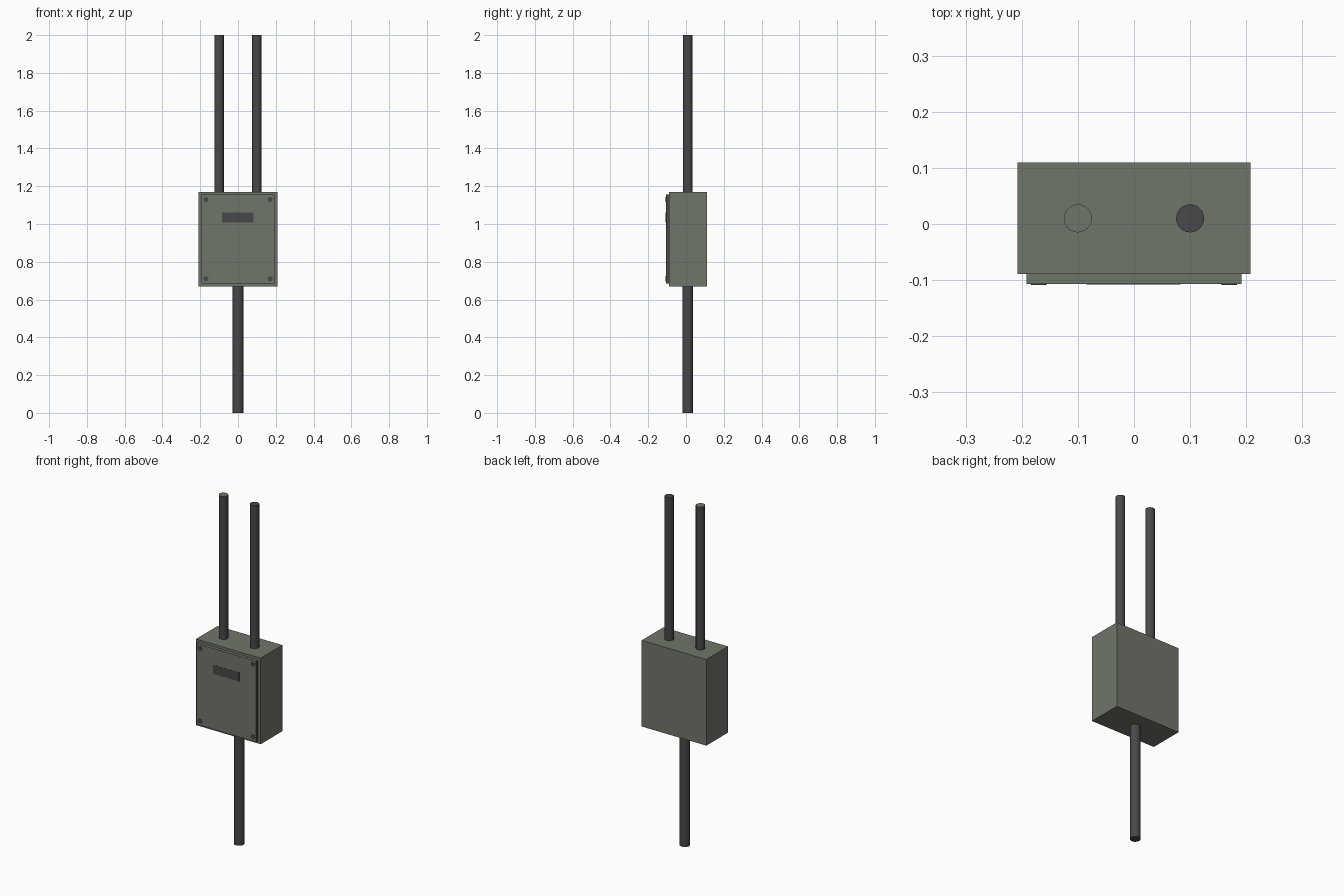
import bpy, bmesh, math

if "Cube" in bpy.data.objects:
    bpy.data.objects.remove(bpy.data.objects["Cube"])


def material(name, rgb):
    m = bpy.data.materials.new(name)
    m.diffuse_color = (*rgb, 1)
    m.use_nodes = True
    m.node_tree.nodes["Principled BSDF"].inputs["Base Color"].default_value = m.diffuse_color
    return m


GREEN = material("grey_green_paint", (0.16, 0.18, 0.147))
DARK = material("dark_grey", (0.065, 0.065, 0.067))


def finish(name, bm, mats):
    bmesh.ops.recalc_face_normals(bm, faces=bm.faces)
    me = bpy.data.meshes.new(name)
    bm.to_mesh(me)
    bm.free()
    for m in mats:
        me.materials.append(m)
    ob = bpy.data.objects.new(name, me)
    bpy.context.collection.objects.link(ob)
    return ob


def box(name, lo, hi, mats, dark_sides=False):
    bm = bmesh.new()
    bmesh.ops.create_cube(bm, size=1)
    for v in bm.verts:
        v.co = [(a + b) / 2 + c * (b - a) for a, b, c in zip(lo, hi, v.co)]
    bm.normal_update()
    if dark_sides:
        for f in bm.faces:
            f.material_index = int(abs(f.normal.x) > 0.5)
    return finish(name, bm, mats)


def rod(name, start, length, r, mats, axis="Z", sides=24, green_top=False):
    bm = bmesh.new()
    bmesh.ops.create_cone(bm, cap_ends=True, segments=sides, radius1=r, radius2=r, depth=length)
    bm.normal_update()
    for f in bm.faces:
        f.smooth = abs(f.normal.z) < 0.5
        if green_top and f.normal.z > 0.5:
            f.material_index = 1
    for e in bm.edges:  # crisp rims
        if abs(e.verts[0].co.z - e.verts[1].co.z) < 1e-5:
            e.smooth = False
    for v in bm.verts:
        x, y, z = v.co
        z += length / 2
        v.co = (x, y, z) if axis == "Z" else (x, -z, y)
        v.co.x += start[0]
        v.co.y += start[1]
        v.co.z += start[2]
    return finish(name, bm, mats)


# Enclosure body, raised lid and label plate
box("enclosure", (-0.208, -0.089, 0.67), (0.208, 0.11, 1.17), [GREEN])
box("lid", (-0.192, -0.107, 0.685), (0.192, -0.089, 1.155), [GREEN, DARK], True)
box("label_plate", (-0.085, -0.108, 1.008), (0.083, -0.106, 1.06), [DARK])

# Lid screws in the four corners
for sx in (-1, 1):
    for z in (0.71, 1.13):
        rod("lid_screw", (sx * 0.17, -0.106, z), 0.003, 0.014, [DARK], "Y", 8)

# Conduits: one below, two above
rod("lower_conduit", (0, 0.01, 0), 0.67, 0.028, [DARK])
rod("upper_conduit_left", (-0.1, 0.01, 1.17), 0.83, 0.025, [DARK, GREEN], green_top=True)
rod("upper_conduit_right", (0.1, 0.01, 1.17), 0.83, 0.025, [DARK])
